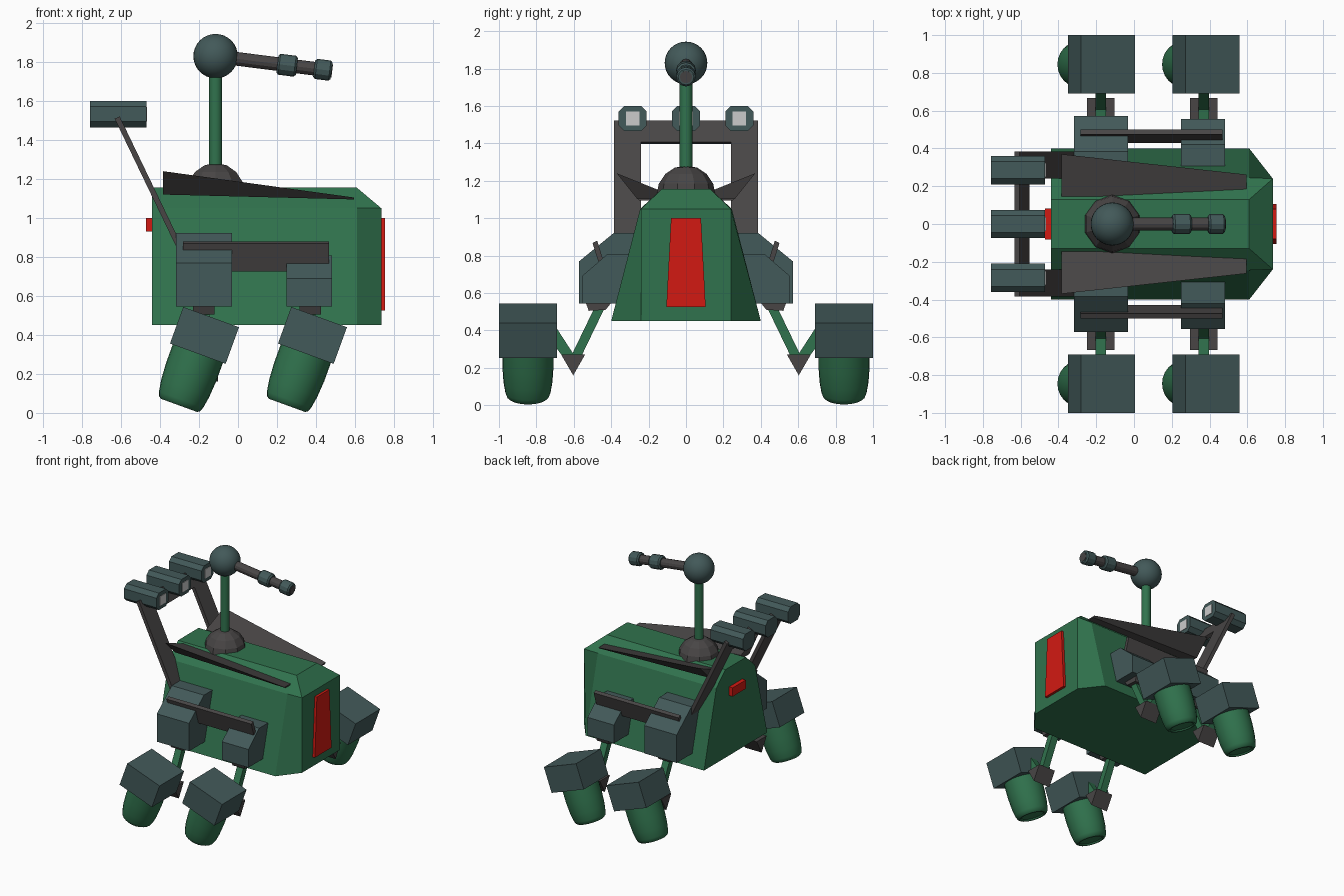
import bpy, bmesh, math
from mathutils import Vector, Matrix

if "Cube" in bpy.data.objects:
    bpy.data.objects.remove(bpy.data.objects["Cube"])


def material(name, rgb):
    m = bpy.data.materials.new(name)
    m.diffuse_color = (*rgb, 1)
    m.use_nodes = True
    m.node_tree.nodes["Principled BSDF"].inputs["Base Color"].default_value = m.diffuse_color
    return m


GREEN = material("green", (0.03, 0.17, 0.075))
SLATE = material("slate", (0.055, 0.1, 0.1))
DARK = material("dark_grey", (0.065, 0.06, 0.06))
RED = material("red", (0.65, 0.01, 0.006))


def finish(name, bm, mat=None, smooth=False):
    bmesh.ops.remove_doubles(bm, verts=bm.verts, dist=1e-5)
    bmesh.ops.recalc_face_normals(bm, faces=bm.faces)
    me = bpy.data.meshes.new(name)
    bm.to_mesh(me)
    bm.free()
    ob = bpy.data.objects.new(name, me)
    bpy.context.collection.objects.link(ob)
    if mat:
        me.materials.append(mat)
    if smooth:
        bpy.ops.object.select_all(action='DESELECT')
        ob.select_set(True)
        bpy.context.view_layer.objects.active = ob
        bpy.ops.object.shade_smooth_by_angle(angle=math.radians(35))
    return ob


def loft(name, rings, mat=None, smooth=False):
    """Skin equal-length rings of points and cap both ends."""
    bm = bmesh.new()
    vs = [[bm.verts.new(p) for p in r] for r in rings]
    n = len(vs[0])
    for a, b in zip(vs, vs[1:]):
        for i in range(n):
            bm.faces.new((a[i], a[(i + 1) % n], b[(i + 1) % n], b[i]))
    bm.faces.new(vs[0])
    bm.faces.new(vs[-1])
    return finish(name, bm, mat, smooth)


def prism_x(name, yz, x0, x1, mat=None):
    return loft(name, [[(x, y, z) for y, z in yz] for x in (x0, x1)], mat)


def box(name, lo, hi, mat=None):
    return prism_x(name, [(lo[1], lo[2]), (hi[1], lo[2]), (hi[1], hi[2]), (lo[1], hi[2])],
                   lo[0], hi[0], mat)


def turned(name, base, direction, profile, mat, n=24, smooth=True):
    """Round part: profile is (distance along axis, radius)."""
    q = Vector(direction).to_track_quat('Z', 'Y')
    rings = [[Vector(base) + q @ Vector((r * math.cos(2 * math.pi * i / n),
                                         r * math.sin(2 * math.pi * i / n), d))
              for i in range(n)] for d, r in profile]
    return loft(name, rings, mat, smooth)


def ball(name, centre, r, mat, u, v, smooth):
    bm = bmesh.new()
    bmesh.ops.create_uvsphere(bm, u_segments=u, v_segments=v, radius=r,
                              matrix=Matrix.Translation(centre))
    return finish(name, bm, mat, smooth)


# Hull with chamfered nose
half = [(0.40, 0.45), (0.245, 1.05), (0.13, 1.155)]
nose = [(0.24, 0.45), (0.24, 1.05), (0.24, 1.05)]


def ring(x, pts):
    return [(x, y, z) for y, z in pts] + [(x, -y, z) for y, z in reversed(pts)]


loft("hull", [ring(-0.44, half), ring(0.61, half), ring(0.735, nose)], GREEN)

# Red nose panel and tail light
prism_x("nose_panel", [(-0.105, 0.525), (0.105, 0.525), (0.08, 1.0), (-0.08, 1.0)],
        0.72, 0.755, RED)
box("tail_light", (-0.472, -0.083, 0.93), (-0.43, 0.083, 1.0), RED)

# Turret mast, ball and barrel
MX = -0.115
ball("turret_base", (MX, 0, 1.125), 0.157, DARK, 10, 8, False)
turned("mast", (MX, 0, 1.22), (0, 0, 1), [(0, 0.034), (0.55, 0.034)], GREEN, 16)
ball("turret_ball", (MX, 0, 1.83), 0.114, SLATE, 32, 16, True)
aim = Vector((0.52, 0, -0.066)).normalized()
root = Vector((MX, 0, 1.83))
for nm, a, b, r, mat in [("barrel", 0.05, 0.52, 0.035, DARK),
                         ("barrel_collar", 0.32, 0.42, 0.054, SLATE),
                         ("barrel_muzzle", 0.51, 0.6, 0.052, SLATE)]:
    c = 0.01 if mat == SLATE else 0.001
    turned(nm, root + aim * a, aim,
           [(0, r - c), (c, r), (b - a - c, r), (b - a, r - c)], mat, 12, False)
turned("muzzle_bore", root + aim * 0.59, aim, [(0, 0.033), (0.013, 0.033)], DARK, 12, False)

# Rear lamp rack: two leaning posts and a crossbar
top, foot = Vector((-0.62, 0, 1.515)), Vector((-0.305, 0, 0.86))
run = (foot - top).normalized()
out = Vector((-run.z, 0, run.x)) * 0.014


def rack_part(name, y0, y1, length):
    def sec(y):
        s = Vector((0, y, 0))
        return [top + out + s, top - out + s,
                top + run * length - out + s, top + run * length + out + s]
    loft(name, [sec(y0), sec(y1)], DARK)


rack_part("rack_crossbar", -0.385, 0.385, 0.125)
for s in (1, -1):
    rack_part("rack_post", s * 0.24, s * 0.385, (foot - top).length)

# Three octagonal lamps with pale lenses
for y in (-0.285, 0, 0.285):
    w, h, c = 0.075, 0.068, 0.03
    octo = [(w, h - c), (w - c, h), (c - w, h), (-w, h - c),
            (-w, c - h), (c - w, -h), (w - c, -h), (w, c - h)]
    prism_x("lamp", [(y + a, 1.533 + b) for a, b in octo], -0.758, -0.47, SLATE)
    box("lamp_lens", (-0.48, y - 0.037, 1.496), (-0.466, y + 0.037, 1.57))

TILT = Matrix.Rotation(math.radians(20), 3, 'Y')
for s in (1, -1):
    # Raised roof fin
    fin = [(-0.385, 0.37, 1.24), (0.595, 0.262, 1.105), (0.595, 0.185, 1.105),
           (0.25, 0.15, 1.12), (-0.385, 0.145, 1.15)]
    under = [(-0.385, 0.25, 1.12), (0.595, 0.25, 1.095), (0.595, 0.19, 1.095),
             (0.25, 0.15, 1.095), (-0.385, 0.145, 1.12)]
    loft("roof_fin", [[(x, s * y, z) for x, y, z in p] for p in (fin, under)], DARK)

    # Plate joining the two hips
    prism_x("hip_plate", [(s * y, z) for y, z in
                          [(0.475, 0.88), (0.5, 0.868), (0.455, 0.725), (0.43, 0.735)]],
            -0.283, 0.468, DARK)

    # Hip housings
    rear = [(0.25, 0.545), (0.573, 0.545), (0.573, 0.768), (0.385, 0.922), (0.25, 0.922)]
    front = [(0.28, 0.545), (0.557, 0.545), (0.557, 0.69), (0.42, 0.808), (0.28, 0.808)]
    prism_x("rear_hip", [(s * y, z) for y, z in rear], -0.318, -0.032, SLATE)
    prism_x("front_hip", [(s * y, z) for y, z in front], 0.248, 0.482, SLATE)

    for end, lx, fx in (("rear", -0.175, -0.172), ("front", 0.37, 0.382)):
        # Leg: socket, two struts, knee wedge
        prism_x(end + "_leg_socket", [(s * y, z) for y, z in
                                      [(0.39, 0.56), (0.54, 0.56), (0.52, 0.505), (0.43, 0.51)]],
                lx - 0.055, lx + 0.055, DARK)
        prism_x(end + "_upper_strut", [(s * y, z) for y, z in
                                       [(0.43, 0.53), (0.485, 0.53), (0.625, 0.24), (0.575, 0.23)]],
                lx - 0.028, lx + 0.028, GREEN)
        prism_x(end + "_lower_strut", [(s * y, z) for y, z in
                                       [(0.58, 0.24), (0.63, 0.22), (0.71, 0.33), (0.71, 0.44)]],
                lx - 0.028, lx + 0.028, GREEN)
        prism_x(end + "_knee", [(s * y, z) for y, z in
                                [(0.54, 0.27), (0.667, 0.27), (0.603, 0.16)]],
                lx - 0.073, lx + 0.073, DARK)

        # Tilted foot: block with a rounded thruster below
        mid = Vector((fx, s * 0.845, 0.3975))
        rect = [(-0.152, -0.1), (0.152, -0.1), (0.152, 0.1), (-0.152, 0.1)]
        loft(end + "_foot_block", [[mid + TILT @ Vector((x, y, z)) for x, z in rect]
                                   for y in (-0.155, 0.155)], SLATE)
        turned(end + "_foot_thruster", mid, TILT @ Vector((0, 0, -1)),
               [(0.09, 0.137), (0.2, 0.137), (0.29, 0.131), (0.35, 0.121),
                (0.372, 0.113), (0.382, 0.1), (0.382, 0.088), (0.372, 0.082)], GREEN, 24)
